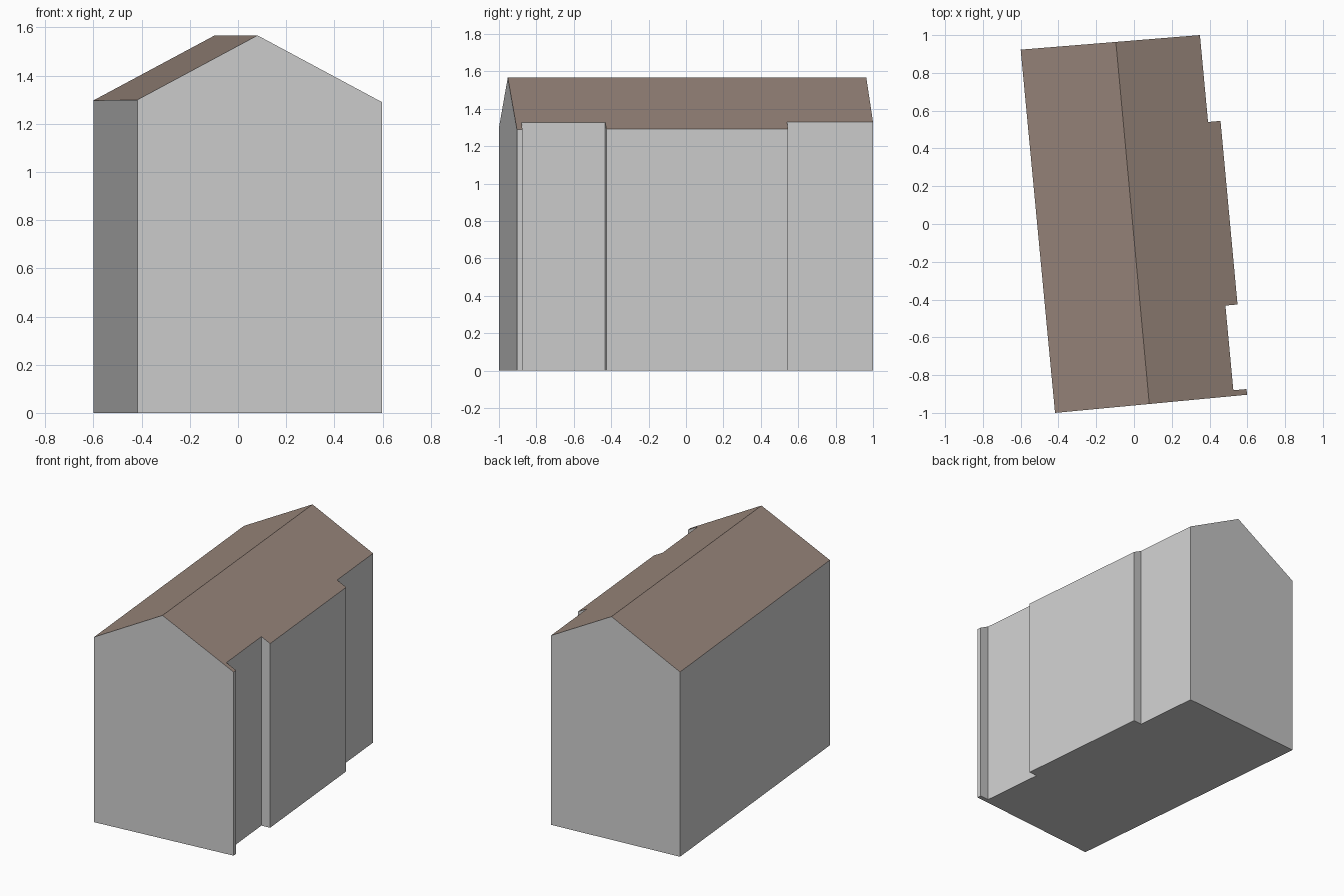
import bpy
from mathutils import Vector

if "Cube" in bpy.data.objects:
    bpy.data.objects.remove(bpy.data.objects["Cube"])

RIDGE_Z, SLOPE = 1.567, 0.534

# Footprint, counter-clockwise from the front left corner
plan = [Vector(p) for p in [
    (-0.418, -1.0), (0.598, -0.904), (0.596, -0.874), (0.526, -0.88),
    (0.484, -0.432), (0.548, -0.426), (0.458, 0.546), (0.392, 0.54),
    (0.349, 1.0), (-0.60, 0.923)]]
n = len(plan)

# Ridge ends lie on the front and back gable walls
ridge_front = plan[0].lerp(plan[1], 0.491)
ridge_back = plan[9].lerp(plan[8], 0.531)
axis = (ridge_back - ridge_front).normalized()


def roof_point(p):
    """Point on the pitched roof above a plan position."""
    d = p - ridge_front
    dist = abs(axis.x * d.y - axis.y * d.x)
    return (p.x, p.y, RIDGE_Z - SLOPE * dist)


def material(name, rgb):
    m = bpy.data.materials.new(name)
    m.diffuse_color = (*rgb, 1)
    m.use_nodes = True
    m.node_tree.nodes["Principled BSDF"].inputs["Base Color"].default_value = m.diffuse_color
    return m


def add_object(name, verts, faces, mat):
    mesh = bpy.data.meshes.new(name)
    mesh.from_pydata(verts, [], faces)
    mesh.materials.append(mat)
    mesh.update()
    ob = bpy.data.objects.new(name, mesh)
    bpy.context.collection.objects.link(ob)
    return ob


wall_grey = material("wall grey", (0.62, 0.62, 0.62))
roof_brown = material("roof brown", (0.32, 0.24, 0.20))

top = [roof_point(p) for p in plan]
ridge = [roof_point(ridge_front), roof_point(ridge_back)]
F, B = 2 * n, 2 * n + 1

# Walls: one face per footprint edge, gables get the ridge point, plus floor
wall_faces = [list(range(n - 1, -1, -1))]
for i in range(n):
    j = (i + 1) % n
    gable = {0: [F], 8: [B]}.get(i, [])
    wall_faces.append([i, j, n + j] + gable + [n + i])
add_object("walls", [(p.x, p.y, 0) for p in plan] + top + ridge,
           wall_faces, wall_grey)

# Roof: two slopes meeting at the ridge, flush with the walls
add_object("roof", top + ridge,
           [[0, n, n + 1, n - 1], [n] + list(range(1, n - 1)) + [n + 1]],
           roof_brown)
